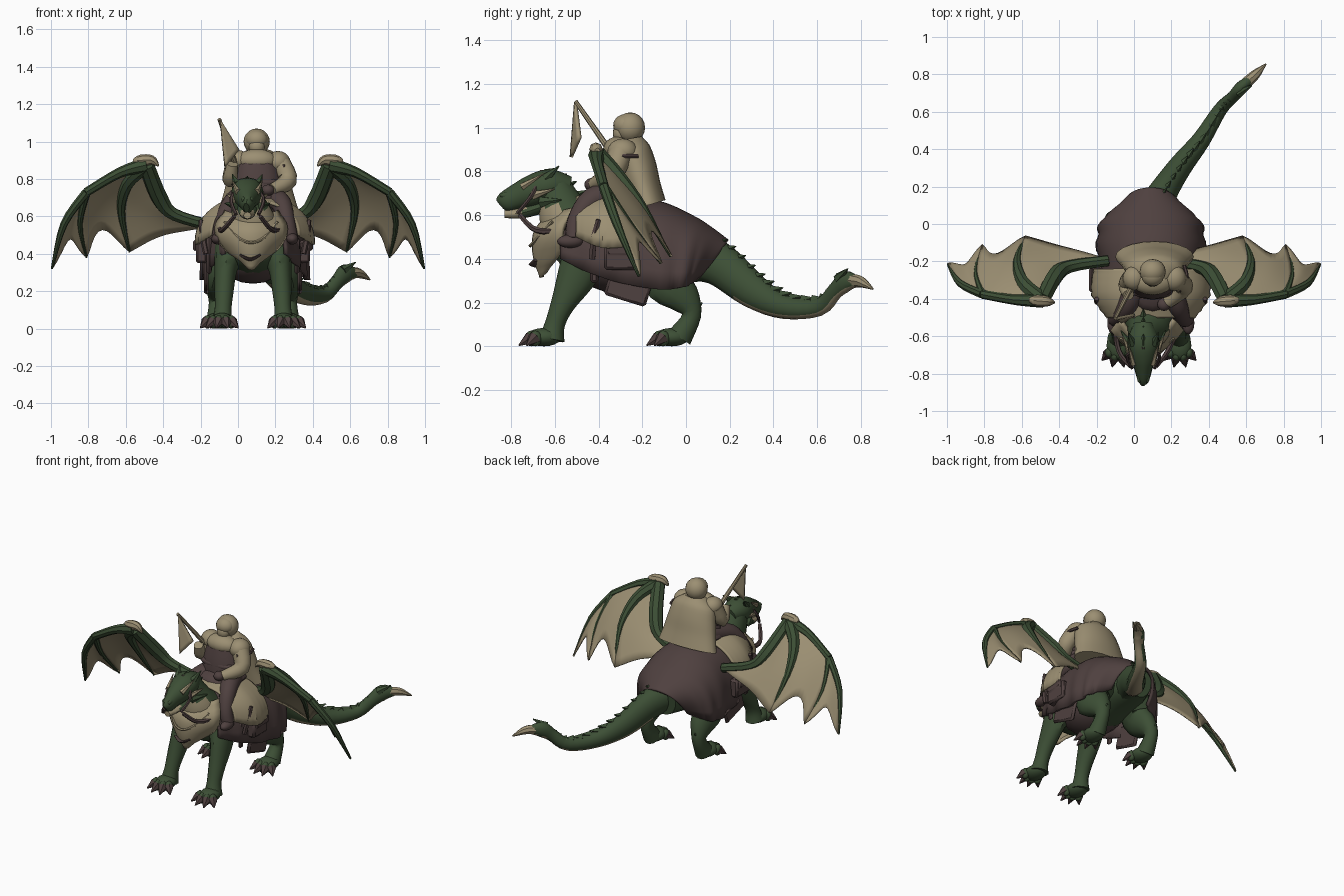
import bpy, bmesh, math
from mathutils import Vector, Matrix

cube = bpy.data.objects.get("Cube")
if cube:
    bpy.data.objects.remove(cube)

def material(name, rgb):
    m = bpy.data.materials.new(name)
    m.use_nodes = True
    m.diffuse_color = (*rgb, 1)
    m.node_tree.nodes["Principled BSDF"].inputs["Base Color"].default_value = (*rgb, 1)
    return m

GREEN = material("scale green", (.046, .078, .036))
BROWN = material("leather brown", (.078, .052, .05))
TAN = material("cloth tan", (.33, .275, .17))
CX = .08  # centre line of the beast
parts = []

def finish(name, bm, *mats, rule=None):
    bmesh.ops.recalc_face_normals(bm, faces=bm.faces)
    bm.normal_update()
    if rule:
        for f in bm.faces:
            f.material_index = int(rule(f.calc_center_median(), f.normal))
    mesh = bpy.data.meshes.new(name)
    bm.to_mesh(mesh)
    bm.free()
    for m in mats:
        mesh.materials.append(m)
    ob = bpy.data.objects.new(name, mesh)
    bpy.context.collection.objects.link(ob)
    parts.append(ob)
    return ob

def at(pts, t):
    """Point on a smooth curve through pts, t from 0 to 1."""
    n = len(pts) - 1
    i = min(int(t * n), n - 1)
    u = t * n - i
    a, b, c, d = (pts[min(max(i + k, 0), n)] for k in (-1, 0, 1, 2))
    return [q + u * (r - p + u * (2 * p - 5 * q + 4 * r - s + u * (3 * (q - r) + s - p))) / 2
            for p, q, r, s in zip(a, b, c, d)]

def tube(name, pts, *mats, steps=4, sides=12, rule=None):
    """Loft along points (x, y, z, radius[, second radius])."""
    pts = [p if len(p) == 5 else (*p, p[3]) for p in pts]
    n = (len(pts) - 1) * (steps if len(pts) > 2 else 1)
    rows = [at(pts, i / n) for i in range(n + 1)]
    pos = [Vector(r[:3]) for r in rows]
    bm, rings, side = bmesh.new(), [], None
    for i, r in enumerate(rows):
        t = (pos[min(i + 1, n)] - pos[max(i - 1, 0)]).normalized()
        side = side or (Vector((1, 0, 0)) if abs(t.x) < .9 else Vector((0, 1, 0)))
        side = (side - t * side.dot(t)).normalized()
        up = t.cross(side)
        rings.append([bm.verts.new(pos[i] + side * r[3] * math.cos(a) + up * r[4] * math.sin(a))
                      for a in (math.tau * k / sides for k in range(sides))])
    for a, b in zip(rings, rings[1:]):
        for k in range(sides):
            bm.faces.new((a[k - 1], a[k], b[k], b[k - 1]))
    bm.faces.new(rings[0])
    bm.faces.new(rings[-1])
    return finish(name, bm, *mats, rule=rule)

def spike(name, a, b, r, mat, sides=6):
    return tube(name, [(*a, r), (*b, r * .1)], mat, sides=sides)

def ball(name, loc, size, mat):
    bm = bmesh.new()
    bmesh.ops.create_uvsphere(bm, u_segments=16, v_segments=10, radius=1,
                              matrix=Matrix.Translation(loc) @ Matrix.Diagonal((*size, 1)))
    return finish(name, bm, mat)

def box(name, loc, size, mat, tilt=0):
    bm = bmesh.new()
    bmesh.ops.create_cube(bm, size=1, matrix=Matrix.Translation(loc) @ Matrix.Rotation(tilt, 4, 'X')
                          @ Matrix.Diagonal((*size, 1)))
    finish(name, bm, mat).modifiers.new("bevel", 'BEVEL').width = .012

def sheet(name, fn, nu, nv, mat, thick):
    """Grid of fn(u, v) with thickness."""
    bm = bmesh.new()
    g = [[bm.verts.new(fn(i / nu, j / nv)) for j in range(nv + 1)] for i in range(nu + 1)]
    for a, b in zip(g, g[1:]):
        for j in range(nv):
            bm.faces.new((a[j], b[j], b[j + 1], a[j + 1]))
    bmesh.ops.remove_doubles(bm, verts=bm.verts, dist=.0005)
    sol = finish(name, bm, mat).modifiers.new("thickness", 'SOLIDIFY')
    sol.thickness, sol.offset = thick, 0

# Body, neck and head
tube("body", [(CX, .14, .41, .1, .11), (CX, -.05, .43, .19, .15), (CX, -.25, .44, .2, .19),
              (CX, -.45, .47, .18, .17), (CX, -.55, .5, .14, .14), (CX, -.61, .5, .1, .1)], GREEN, sides=18)
tube("neck", [(CX, -.46, .48, .16, .16), (CX, -.54, .57, .125, .13), (.06, -.58, .66, .095, .1),
              (.05, -.61, .74, .07, .08)], GREEN, TAN, sides=18, rule=lambda c, n: n.y < -.3 and c.z < .64)
tube("head", [(.05, -.53, .725, .05, .05), (.05, -.62, .735, .085, .075), (.05, -.7, .71, .075, .075),
              (.05, -.77, .685, .05, .06), (.05, -.825, .66, .034, .048), (.045, -.845, .645, .016, .034)], GREEN)
tube("jaw", [(.05, -.65, .64, .055, .03), (.05, -.75, .61, .04, .025), (.05, -.83, .605, .02, .018)], GREEN, TAN,
     rule=lambda c, n: c.y < -.74)
for s in (-1, 1):
    spike("horn", (.05 + s * .055, -.64, .77), (.05 + s * .08, -.58, .825), .025, GREEN)
    spike("cheek_spike", (.05 + s * .065, -.7, .69), (.05 + s * .11, -.6, .72), .022, TAN)
    spike("jaw_frill", (.05 + s * .06, -.66, .66), (.05 + s * .12, -.57, .67), .028, GREEN)
    spike("brow_spike", (.05 + s * .05, -.75, .73), (.05 + s * .08, -.65, .79), .018, TAN)
    ball("nostril_ridge", (.05 + s * .02, -.82, .69), (.014, .03, .016), GREEN)
    tube("rein", [(.05 + s * .07, -.76, .6, .012), (.05 + s * .13, -.68, .53, .014),
                  (.07 + s * .16, -.55, .55, .014), (.1 + s * .1, -.42, .7, .012)], BROWN, sides=6)
    tube("bridle", [(.05 + s * .06, -.77, .61, .01), (.05 + s * .085, -.7, .7, .01), (.05, -.66, .8, .01)],
         BROWN, sides=6)
for i in range(5):
    y, z = -.64 + .045 * i, .79 - .022 * i - .004 * i * i
    spike("neck_spike", (.05, y, z), (.05, y + .05, z + .025), .022, GREEN, 4)

# Breastplate with dark emblem
def breast(u, v):
    k = u * 2 - 1
    w, y = at([(.025, -.66), (.125, -.685), (.18, -.695), (.185, -.685), (.14, -.63)], v)
    return .07 + k * w, y + .13 * k * k * min(1, w / .15), .315 + .285 * v + .03 * k * k

sheet("breastplate", breast, 14, 12, TAN, .02)
tube("breast_emblem", [(.01, -.69, .395, .006, .008), (.065, -.697, .37, .008, .024),
                       (.12, -.69, .395, .006, .008)], BROWN, sides=8)
tube("breast_trim", [(.07 + k * .14, -.712 + .1 * k * k, .46 + .11 * k * k, .008) for k in (-1, -.5, 0, .5, 1)],
     TAN, sides=6)

# Legs, feet and claws
FRONT = [(.12, -.46, .42, .09, .1), (.145, -.5, .32, .062, .09), (.155, -.565, .19, .05, .055),
         (.16, -.6, .1, .045, .046), (.165, -.615, .03, .058, .06)]
REAR = [(.13, -.06, .43, .1, .14), (.18, -.09, .31, .08, .12), (.19, -.01, .22, .06, .08),
        (.195, .025, .14, .042, .045), (.195, -.03, .04, .055, .06)]
for s in (-1, 1):
    for name, path in (("front", FRONT), ("rear", REAR)):
        tube(name + "_leg", [(CX + s * p[0], *p[1:]) for p in path], GREEN)
        x, y = CX + s * path[-1][0], path[-1][1] - .035
        ball(name + "_foot", (x, y, .042), (.062, .08, .042), GREEN)
        for a in (-.85, -.28, .28, .85):
            dx, dy = math.sin(a), -math.cos(a)
            ball("toe", (x + dx * .065, y + dy * .06, .036), (.023, .03, .036), GREEN)
            spike("toe_claw", (x + dx * .07, y + dy * .066, .038), (x + dx * .115, y + dy * .12, .004), .032, BROWN)
    spike("hock", (CX + s * .195, .025, .16), (CX + s * .195, .075, .2), .035, GREEN)

# Tail with pale underside, back spikes and hooked tip
TAIL = [(.09, .04, .42, .11, .12), (.15, .16, .37, .08, .1), (.25, .31, .25, .063, .08),
        (.36, .45, .18, .05, .055), (.46, .61, .18, .038, .042), (.53, .68, .25, .032, .04),
        (.575, .73, .295, .035, .05), (.63, .78, .295, .022, .025)]
tube("tail", TAIL, GREEN, TAN, sides=14, rule=lambda c, n: n.z < -.55 and c.y > .2)
for i in range(14):
    x, y, z, a, b = at(TAIL, .12 + i * .042)
    spike("tail_spike", (x, y, z + b * .85), (x + .035, y + .05, z + b + .003), .024, GREEN, 4)
tube("tail_claw", [(.6, .755, .3, .03), (.65, .8, .295, .026), (.705, .855, .262, .004)], TAN, sides=8)
spike("tail_barb", (.56, .7, .31), (.63, .74, .355), .028, GREEN)

# Wings
ROOT = [(.49, -.4, .875), (.42, -.27, .7), (.34, -.22, .61), (.14, -.19, .55)]
LEAD = [(.49, -.4, .875), (.63, -.4, .835), (.81, -.37, .73)]
F1 = [(.49, -.4, .875), (.59, -.31, .78), (.625, -.19, .63), (.58, -.065, .41)]
F2 = [(.81, -.37, .73), (.845, -.25, .56), (.81, -.11, .38)]
F3 = [(.81, -.37, .73), (.93, -.31, .56), (.995, -.21, .32)]

def panel(p, q, s, dip):
    def fn(u, v):
        t = v * (1 - dip * math.sin(math.pi * u))
        w = Vector(at(p, t)).lerp(Vector(at(q, t)), u)
        return s * w.x, w.y + .02 * math.sin(math.pi * u) * v, w.z
    return fn

for s in (-1, 1):
    for p, q, dip in ((ROOT, F1, .08), (F1, LEAD + F2[1:], .2), (F2, F3, .32)):
        sheet("wing_membrane", panel(p, q, s, dip), 10, 12, TAN, .008)
    for name, pts, radii in (("arm", ROOT, (.042, .045, .034, .03)), ("leading_edge", LEAD, (.042, .028, .024)),
                             ("inner_finger", F1, (.042, .036, .022, .005)),
                             ("middle_finger", F2, (.022, .014, .005)), ("outer_finger", F3, (.024, .02, .006))):
        tube("wing_" + name, [(s * p[0], p[1] - .006, p[2], r) for p, r in zip(pts, radii)], GREEN, sides=8)
    tube("wing_claw", [(s * .56, -.405, .895, .012), (s * .52, -.41, .9, .03), (s * .46, -.415, .9, .026),
                       (s * .425, -.42, .87, .005)], TAN, sides=8)

# Draped cloths: sections of (y, half width, top, bottom, backward slant)
def drape(rows, fold, power):
    def fn(u, v):
        y, w, top, low, slant = at(rows, v)
        h = max(math.sin(math.pi * u), 0) ** power
        w *= 1 + fold * math.sin(v * 40) * (1 - h)
        return CX + .01 + w * math.cos(math.pi * u), y - slant * (1 - h), low + (top - low) * h
    return fn

sheet("drape", drape([(-.57, .16, .57, .4, 0), (-.45, .22, .64, .34, 0), (-.3, .26, .67, .29, 0),
                      (-.12, .28, .655, .26, 0), (.03, .27, .59, .27, .05), (.11, .22, .54, .29, .09),
                      (.19, .14, .48, .32, .13)], .03, .7), 28, 36, BROWN, .018)
sheet("saddle_cloth", drape([(-.5, .23, .68, .5, 0), (-.38, .31, .71, .45, 0), (-.24, .3, .69, .46, 0)], .015, .85),
      24, 14, TAN, .014)
ball("belly_wrap", (CX, -.3, .4), (.2, .22, .16), BROWN)
ball("saddle", (.1, -.3, .69), (.15, .17, .06), BROWN)

# Tack and rider legs on both sides
for s in (-1, 1):
    box("saddle_bag", (CX + s * .275, -.3, .41), (.06, .15, .12), BROWN)
    box("bag_flap", (CX + s * .31, -.3, .445), (.02, .13, .06), BROWN)
    box("hanging_flap", (CX + s * .25, -.26, .28), (.025, .2, .15), BROWN, -.3)
    box("girth_strap", (CX + s * .235, -.42, .39), (.025, .04, .2), BROWN)
    tube("rider_leg", [(.1 + s * .07, -.29, .7, .07), (.1 + s * .13, -.43, .67, .055),
                       (.09 + s * .17, -.5, .57, .045), (.09 + s * .19, -.51, .49, .04)], BROWN)
    ball("rider_boot", (.09 + s * .2, -.53, .48), (.033, .06, .03), BROWN)
    tube("stirrup_strap", [(.09 + s * .29, -.4, .58, .012), (.09 + s * .28, -.42, .5, .016),
                           (.09 + s * .26, -.43, .4, .016)], BROWN, sides=6)

# Rider
tube("rider_torso", [(.1, -.32, .66, .13, .09), (.1, -.32, .78, .13, .08), (.1, -.29, .9, .11, .08)], BROWN)
ball("rider_belt", (.1, -.33, .78), (.15, .07, .035), BROWN)
tube("cape", [(.11, -.26, .95, .07, .06), (.11, -.25, .9, .14, .085), (.11, -.225, .82, .165, .09),
              (.11, -.2, .73, .185, .085), (.11, -.175, .645, .21, .085)], TAN, sides=20)
ball("chest_scarf", (.1, -.31, .9), (.11, .07, .06), TAN)
ball("hood", (.1, -.255, 1.0), (.07, .068, .07), TAN)
ball("hood_brim", (.1, -.278, 1.01), (.06, .055, .052), TAN)
ball("face", (.1, -.3, .975), (.042, .035, .045), TAN)
ball("left_shoulder", (.215, -.29, .89), (.065, .07, .06), TAN)
ball("right_shoulder", (0, -.29, .9), (.06, .065, .055), TAN)
tube("left_arm", [(.23, -.3, .88, .055), (.265, -.34, .79, .05), (.18, -.42, .74, .033)], TAN)
tube("right_arm", [(-.01, -.29, .89, .055), (-.04, -.33, .8, .045), (-.03, -.38, .88, .03)], TAN)
ball("left_glove", (.16, -.43, .74), (.035, .035, .03), BROWN)
tube("shoulder_strap", [(.24, -.36, .87, .01), (.282, -.29, .87, .01), (.268, -.22, .87, .01)], BROWN, sides=6)

# Raised pole with hanging pennant
tube("pole", [(0, -.31, .84, .016), (-.1, -.505, 1.12, .01)], TAN, sides=8)
sheet("pennant", lambda u, v: (-.095 + v * (.025 + .075 * u), -.505 - .02 * v + .04 * u * v,
                               1.115 - v * (.25 - .09 * u)), 4, 8, TAN, .016)

for ob in bpy.context.selected_objects:
    ob.select_set(False)
for ob in parts:
    ob.select_set(True)
bpy.context.view_layer.objects.active = parts[0]
bpy.ops.object.shade_smooth_by_angle(angle=.7)
